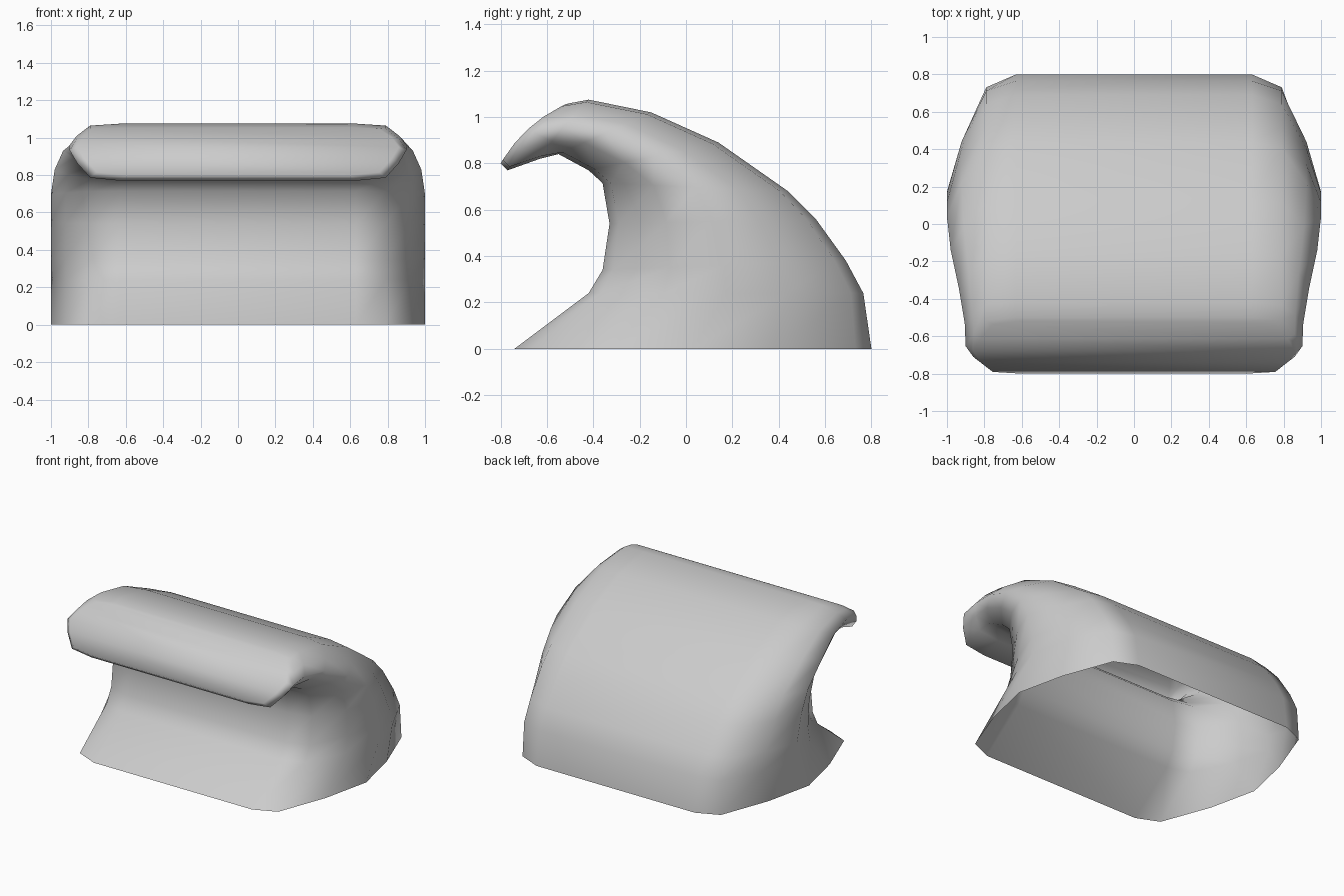
import bpy, bmesh

if "Cube" in bpy.data.objects:
    bpy.data.objects.remove(bpy.data.objects["Cube"])

# Half cross-section: position along the front-back chord, side slot
SECTION = [(-1, 'flat'), (-.91, 'corner'), (-.45, 'side'), (0, 'mid'),
           (.45, 'side'), (.91, 'corner'), (1, 'flat')]

# Rings up the curl: front (y, z), back (y, z), half width, outward bow
RINGS = [((-.74, 0), (.80, 0), 1.0, 0),
         ((-.42, .24), (.765, .24), 1.0, 0),
         ((-.36, .34), (.69, .38), 1.0, 0),
         ((-.33, .54), (.56, .56), 1.0, 0),
         ((-.36, .715), (.44, .68), 1.0, 0),
         ((-.42, .77), (.14, .89), .98, 0),
         ((-.55, .84), (-.15, 1.02), .935, 0),
         ((-.63, .82), (-.42, 1.075), .905, .01),
         ((-.77, .77), (-.50, 1.06), .90, .025),
         ((-.80, .80), (-.52, 1.055), .86, .03)]


def ring(bm, front, back, w, bow):
    """One closed loop: right half, then mirrored left half."""
    dy, dz = back[0] - front[0], back[1] - front[1]
    length = (dy * dy + dz * dz) ** .5
    k = min(1, w / .9)
    x_at = {'flat': .63 * k, 'corner': .79 * k,
            'side': .79 * k + (w - .79 * k) * .63, 'mid': w}
    pts = []
    for t, slot in SECTION:
        s = (t + 1) / 2
        b = bow * (1 - t * t) / length
        pts.append((x_at[slot], front[0] + s * dy - b * dz,
                    front[1] + s * dz + b * dy))
    pts += [(-x, y, z) for x, y, z in reversed(pts)]
    return [bm.verts.new(p) for p in pts]


# Curled wave-shaped shell, open underneath
bm = bmesh.new()
loops = [ring(bm, *r) for r in RINGS]
n = len(loops[0])
for a, b in zip(loops, loops[1:]):
    for i in range(n):
        j = (i + 1) % n
        bm.faces.new((a[i], a[j], b[j], b[i]))

# Lip face closing the tip
tip = loops[-1]
for i in range(n // 2 - 1):
    bm.faces.new((tip[i], tip[i + 1], tip[n - 2 - i], tip[n - 1 - i]))

bmesh.ops.recalc_face_normals(bm, faces=bm.faces)
for f in bm.faces:
    f.smooth = True
mesh = bpy.data.meshes.new("curled_shell")
bm.to_mesh(mesh)
bm.free()
obj = bpy.data.objects.new("curled_shell", mesh)
bpy.context.collection.objects.link(obj)
